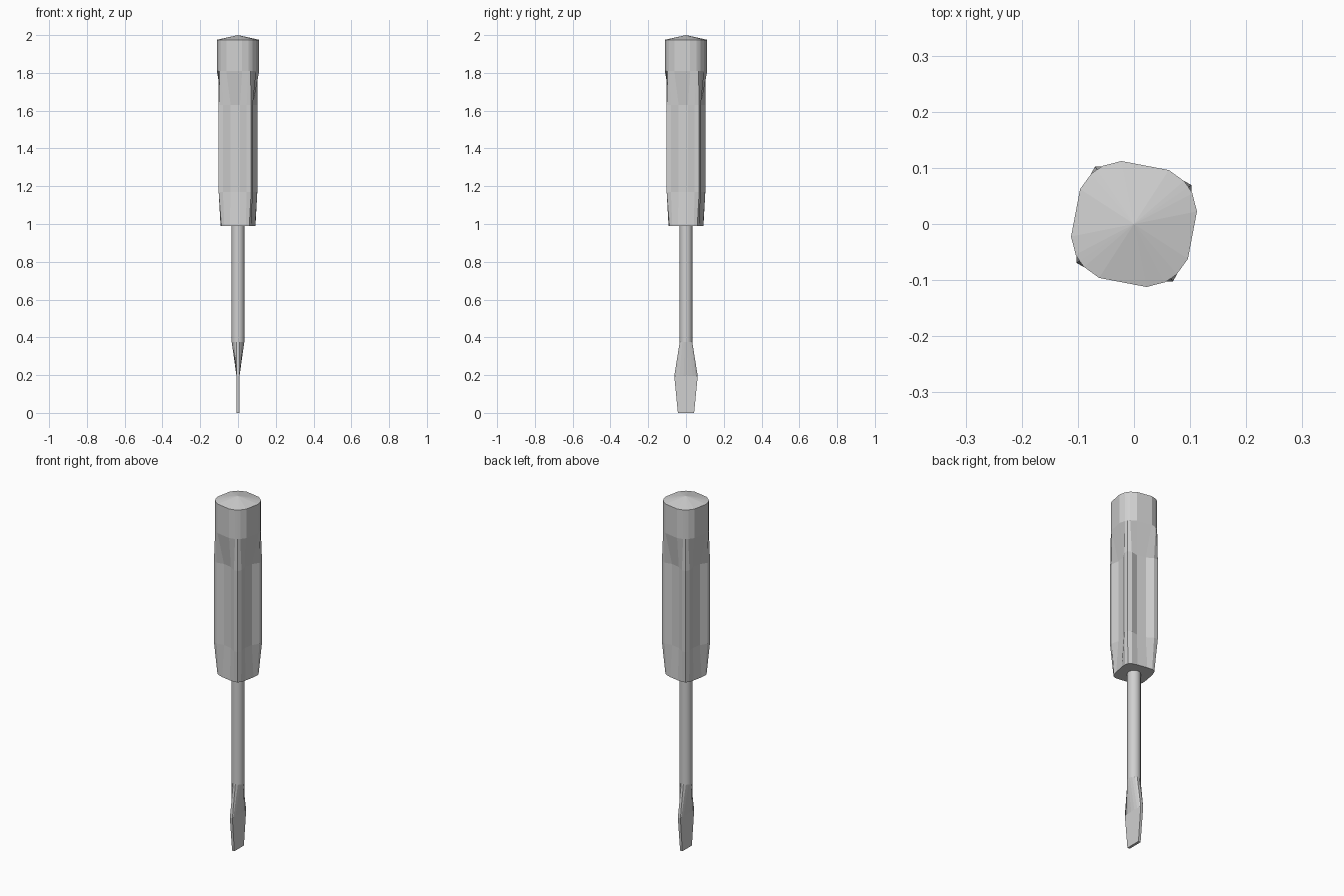
import bpy
import bmesh
from math import sin, cos, tau, radians

cube = bpy.data.objects.get("Cube")
if cube:
    bpy.data.objects.remove(cube, do_unlink=True)

grey = bpy.data.materials.new("light_grey")
grey.use_nodes = True
colour = (0.63, 0.63, 0.63, 1)
grey.diffuse_color = colour
grey.node_tree.nodes["Principled BSDF"].inputs["Base Color"].default_value = colour


def loft(name, rings, apex=None):
    """Skin a stack of (height, outline) rings, with an optional pointed top."""
    bm = bmesh.new()
    loops = [[bm.verts.new((x, y, z)) for x, y in pts] for z, pts in rings]
    n = len(loops[0])
    for low, high in zip(loops, loops[1:]):
        for i in range(n):
            j = (i + 1) % n
            bm.faces.new((low[i], low[j], high[j], high[i]))
    bm.faces.new(loops[0][::-1])
    if apex is None:
        bm.faces.new(loops[-1])
    else:
        tip = bm.verts.new((0, 0, apex))
        for i in range(n):
            bm.faces.new((loops[-1][i], loops[-1][(i + 1) % n], tip))
    bmesh.ops.recalc_face_normals(bm, faces=bm.faces)
    mesh = bpy.data.meshes.new(name)
    bm.to_mesh(mesh)
    bm.free()
    obj = bpy.data.objects.new(name, mesh)
    mesh.materials.append(grey)
    bpy.context.collection.objects.link(obj)
    return obj


TWIST = radians(-10.8)


def squarish(corner, rim, floor):
    """Four equal sides; rim and floor are (half width, distance from axis)."""
    side = [(-corner, -corner), (-rim[0], -rim[1]), (-floor[0], -floor[1]),
            (floor[0], -floor[1]), (rim[0], -rim[1])]
    pts = []
    for quarter in range(4):
        a = TWIST + quarter * tau / 4
        pts += [(x * cos(a) - y * sin(a), x * sin(a) + y * cos(a)) for x, y in side]
    return pts


# Handle: tapered foot, fluted grip, flare and domed cap
foot = squarish(0.075, (0.058, 0.083), (0.028, 0.086))
grip = squarish(0.0875, (0.064, 0.0916), (0.025, 0.076))
cap = squarish(0.083, (0.073, 0.092), (0.043, 0.106))
loft("handle", [(0.99, foot), (1.17, grip), (1.63, grip), (1.81, cap), (1.975, cap)],
     apex=2.0)

# Shaft and flattened blade
SIDES = 16
RADIUS = 0.034
angles = [tau * (i + 0.5) / SIDES for i in range(SIDES)]
round_ring = [(RADIUS * cos(a), RADIUS * sin(a)) for a in angles]


def flat_ring(half_x, half_y):
    return [(half_x if cos(a) > 0 else -half_x, half_y * sin(a) / sin(angles[3]))
            for a in angles]


shaft = loft("shaft", [(0.375, round_ring), (1.0, round_ring)])
loft("blade", [(0, flat_ring(0.007, 0.043)),
               (0.195, flat_ring(0.008, 0.062)),
               (0.375, round_ring)])

bpy.ops.object.select_all(action="DESELECT")
shaft.select_set(True)
bpy.context.view_layer.objects.active = shaft
bpy.ops.object.shade_smooth_by_angle(angle=radians(40))
